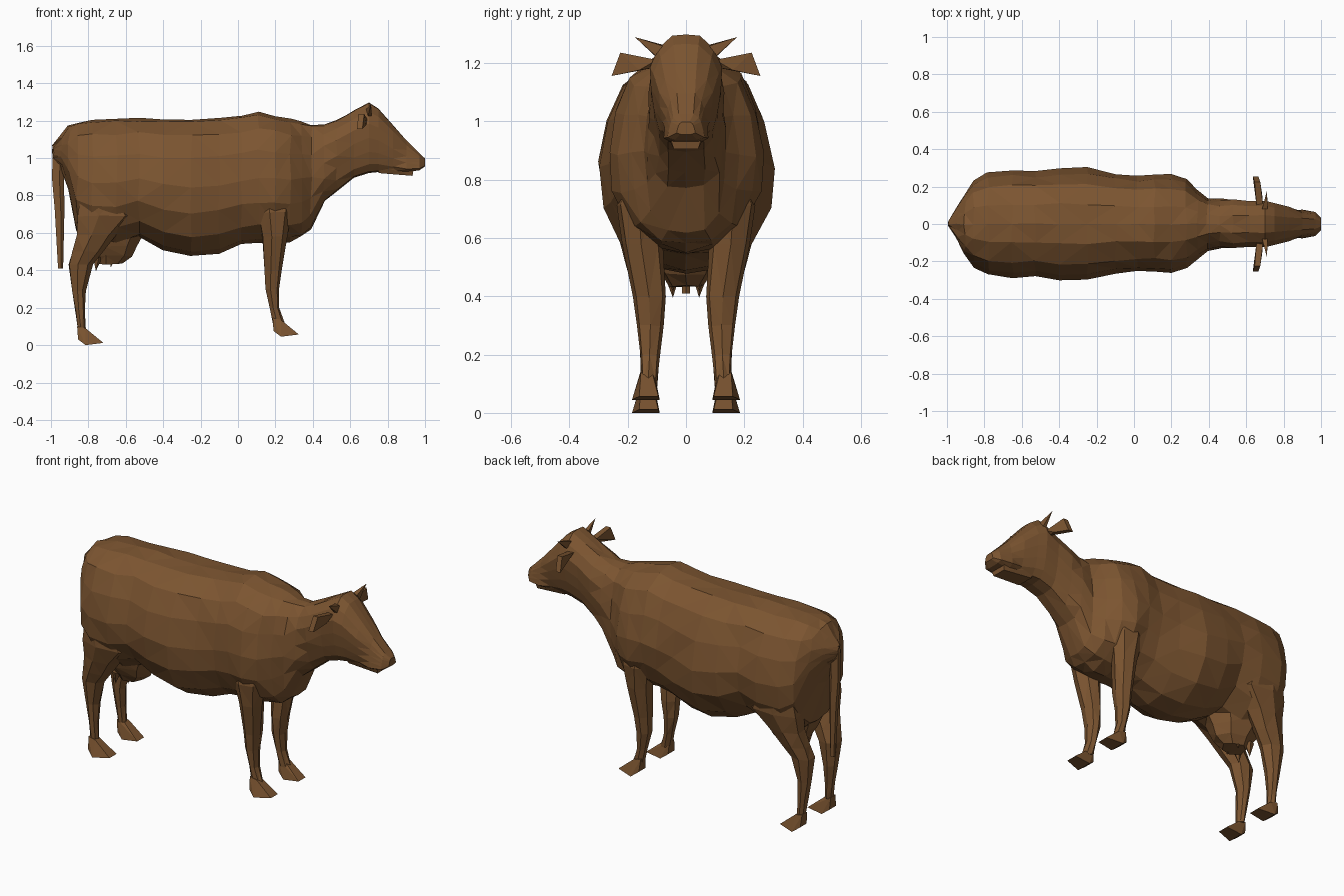
import bpy, bmesh, random
from math import sin, cos, pi

random.seed(4)
hide = bpy.data.materials.new("brown_hide")
hide.diffuse_color = (0.2, 0.09, 0.03, 1)


def finish(name, bm, mirror=False):
    bmesh.ops.recalc_face_normals(bm, faces=bm.faces[:])
    bmesh.ops.triangulate(bm, faces=bm.faces[:])
    me = bpy.data.meshes.new(name)
    bm.to_mesh(me)
    bm.free()
    ob = bpy.data.objects.new(name, me)
    bpy.context.collection.objects.link(ob)
    me.materials.append(hide)
    if mirror:
        m = ob.modifiers.new("mirror", 'MIRROR')
        m.use_axis = (False, True, False)
        m.use_mirror_merge = False


def loft(name, rings, mirror=False, jitter=0.0, smooth_from=9.0):
    """Skin the rings; jitter roughens the facets up to x = smooth_from."""
    bm = bmesh.new()
    loops = []
    for ring in rings:
        j = jitter if ring[0][0] < smooth_from else 0
        loops.append([bm.verts.new([c + random.uniform(-j, j) for c in p]) for p in ring])
    n = len(loops[0])
    for a, b in zip(loops, loops[1:]):
        for i in range(n):
            j = (i + 1) % n
            bm.faces.new((a[i], a[j], b[j], b[i]))
    bm.faces.new(loops[0])
    bm.faces.new(loops[-1])
    finish(name, bm, mirror)


def hull(name, points, mirror=True):
    bm = bmesh.new()
    for p in points:
        bm.verts.new(p)
    bmesh.ops.convex_hull(bm, input=bm.verts[:])
    finish(name, bm, mirror)


def upright(x, top, bottom, w, section):
    """Vertical ring across the body at x."""
    zc, h = (top + bottom) / 2, (top - bottom) / 2
    half = [(x, w * a, zc + h * b) for a, b in section]
    return half + [(x, -y, z) for _, y, z in half[-2:0:-1]]


def level(x0, x1, y0, y1, z, n=7):
    """Horizontal ring filling the given x and y range."""
    return [((x0 + x1) / 2 + (x1 - x0) / 2 * cos(2 * pi * i / n),
             (y0 + y1) / 2 + (y1 - y0) / 2 * sin(2 * pi * i / n), z) for i in range(n)]


# Body, neck and head: one loft of x, top, bottom, half width
barrel = [(0, 1), (.36, .96), (.72, .76), (.9, .42), (1, 0), (.95, -.38), (.72, -.72), (.36, -.94), (0, -1)]
brisket = [(0, 1), (.36, .96), (.72, .76), (.9, .42), (1, 0), (.96, -.4), (.82, -.76), (.46, -.96), (0, -1)]
skull = [(0, 1), (.38, .98), (.78, .74), (1, .4), (.97, 0), (.88, -.4), (.74, -.75), (.5, -.96), (0, -1)]
muzzle = [(0, 1), (.4, 1), (.68, .7), (.8, .4), (.88, 0), (.95, -.4), (1, -.8), (.6, -1), (0, -1)]
trunk = [(-.99, 1.07, .99, .015), (-.945, 1.125, .95, .09), (-.905, 1.17, .84, .165), (-.86, 1.19, .6, .23),
         (-.78, 1.21, .53, .272), (-.65, 1.21, .53, .285), (-.53, 1.21, .575, .28), (-.4, 1.21, .505, .297),
         (-.25, 1.21, .472, .302), (-.1, 1.22, .49, .27), (.02, 1.225, .535, .255), (.11, 1.242, .55, .26),
         (.2, 1.225, .55, .267), (.28, 1.205, .555, .24)]
chest = [(.34, 1.195, .58, .185), (.39, 1.18, .62, .142), (.46, 1.18, .77, .133)]
head = [(.53, 1.205, .83, .128), (.62, 1.255, .895, .122), (.7, 1.297, .92, .124), (.75, 1.265, .925, .112),
        (.83, 1.175, .922, .092)]
nose = [(.9, 1.095, .925, .077), (.97, 1.025, .935, .064), (1.0, .998, .955, .032)]
rings = [upright(*r, section) for part, section in
         ((trunk, barrel), (chest, brisket), (head, skull), (nose, muzzle)) for r in part]
loft("body", rings, jitter=.006, smooth_from=.6)

# Lower jaw, ending short of the nose
hull("lower_jaw", [(x, s * w, z) for s in (-1, 1) for x, w, z in
                   ((.75, .07, .96), (.75, .05, .92), (.94, .055, .945), (.933, .042, .905))], False)

# Legs: x range, y range, height; the tops sink into shoulder and thigh
loft("front_leg", [level(*r) for r in (
    (.09, .28, .14, .22, .8), (.1, .285, .09, .24, .71), (.125, .265, .08, .222, .58),
    (.135, .235, .068, .185, .4), (.145, .222, .075, .17, .3), (.165, .222, .09, .158, .2),
    (.185, .25, .1, .155, .11))], True, .003)
loft("hind_leg", [level(*r) for r in (
    (-.85, -.6, .12, .26, .8), (-.875, -.54, .09, .262, .69),
    (-.87, -.65, .085, .232, .59), (-.895, -.72, .08, .205, .5), (-.91, -.775, .07, .185, .43),
    (-.89, -.815, .075, .165, .29), (-.87, -.82, .09, .158, .18), (-.86, -.815, .1, .153, .09))], True, .003)

# Hooves: wedges pointing forward, heel raised
for name, x, z in (("hind_hoof", -.81, 0), ("front_hoof", .235, .045)):
    hull(name, [(x + dx, .135 + w, z + dz) for dx, w, dz in
                ((-.05, -.025, .1), (-.05, .02, .1), (-.005, -.02, .09), (-.005, .02, .09),
                 (-.045, -.03, .03), (-.045, .03, .03), (-.005, -.045, 0), (-.005, .05, 0),
                 (.09, -.04, .012), (.09, .025, .012))])

# Hanging tail
loft("tail", [level(*r, n=5) for r in (
    (-.985, -.925, -.02, .02, 1.08), (-1.0, -.925, -.022, .022, 1.03), (-1.0, -.93, -.02, .02, .88),
    (-.985, -.928, -.02, .02, .72), (-.965, -.935, -.014, .014, .41))])

# Udder with two pairs of teats
loft("udder", [level(*r) for r in (
    (-.86, -.5, -.14, .14, .6), (-.83, -.54, -.115, .115, .53),
    (-.79, -.57, -.09, .09, .475), (-.76, -.62, -.06, .06, .435))], jitter=.004)
for name, x, z in (("rear_teat", -.755, .395), ("fore_teat", -.675, .415)):
    hull(name, [(x - .005, .045, z)] + level(x - .025, x + .03, .02, .075, z + .075, 5))

# Ears: narrow at the root, flaring outward behind the horns
hull("ear", [(.655, .1, 1.21), (.69, .1, 1.21), (.67, .1, 1.185), (.645, .225, 1.235),
             (.675, .225, 1.235), (.635, .255, 1.155), (.665, .255, 1.155), (.685, .16, 1.175)])
hull("horn", [(.71, .175, 1.288), (.685, .08, 1.262), (.715, .08, 1.258), (.695, .108, 1.225), (.715, .105, 1.225)])
